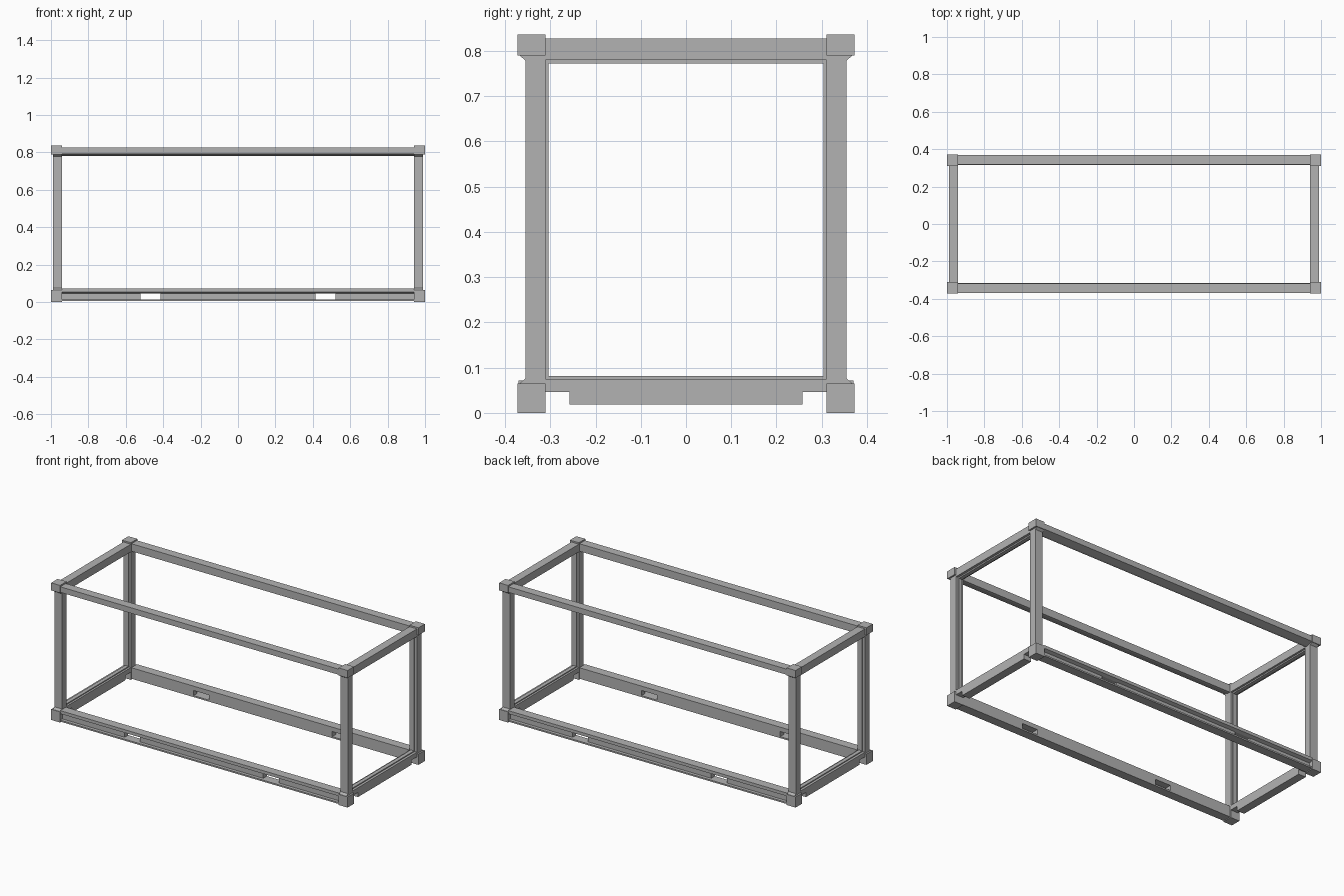
import bpy
import bmesh
from mathutils import Vector

cube = bpy.data.objects.get("Cube")
if cube:
    bpy.data.objects.remove(cube, do_unlink=True)

steel = bpy.data.materials.new("steel grey")
steel.use_nodes = True
GREY = (0.45, 0.45, 0.45, 1)
steel.diffuse_color = GREY
steel.node_tree.nodes["Principled BSDF"].inputs["Base Color"].default_value = GREY


def prism(name, profile, axis, lo, hi, mirror="XY"):
    """Extrude a profile (in the other two axes, in order) along an axis, then mirror it."""
    def point(a, b, t):
        co = [a, b]
        co.insert("XYZ".index(axis), t)
        return Vector(co)

    bm = bmesh.new()
    face = bm.faces.new([bm.verts.new(point(a, b, lo)) for a, b in profile])
    grown = bmesh.ops.extrude_face_region(bm, geom=[face])["geom"]
    verts = [v for v in grown if isinstance(v, bmesh.types.BMVert)]
    bmesh.ops.translate(bm, verts=verts, vec=point(0, 0, hi - lo))
    bmesh.ops.recalc_face_normals(bm, faces=bm.faces)
    mesh = bpy.data.meshes.new(name)
    bm.to_mesh(mesh)
    bm.free()
    mesh.materials.append(steel)
    obj = bpy.data.objects.new(name, mesh)
    bpy.context.collection.objects.link(obj)
    mod = obj.modifiers.new("mirror", "MIRROR")
    mod.use_axis = ["X" in mirror, "Y" in mirror, False]
    mod.use_mirror_merge = False
    return obj


def box(name, x, y, z, mirror="XY"):
    rect = [(x[0], y[0]), (x[1], y[0]), (x[1], y[1]), (x[0], y[1])]
    return prism(name, rect, "Z", z[0], z[1], mirror)


POST_X = (0.94, 0.99)
LIP_X = (0.952, 0.975)
INNER_Y = 0.31
RAIL_END = 0.942

# Corner blocks
for name, z in (("bottom_corner_block", (0, 0.065)), ("top_corner_block", (0.79, 0.836))):
    box(name, (0.94, 1), (INNER_Y, 0.372), z)

# Corner posts with small gussets against the blocks
box("corner_post", POST_X, (INNER_Y, 0.355), (0.06, 0.795))
for name, z, step in (("bottom_gusset", 0.065, 0.011), ("top_gusset", 0.79, -0.011)):
    prism(name, [(0.355, z), (0.368, z), (0.355, z + step)], "X", *POST_X)

# Top side rails, with a sloped underside
prism("top_side_rail",
      [(0.317, 0.827), (0.37, 0.827), (0.37, 0.793), (0.33, 0.781), (0.317, 0.781)],
      "X", -RAIL_END, RAIL_END, "Y")

# Bottom side rails: top flange, foot flange and a recessed web broken by lifting slots
prism("bottom_rail_flange",
      [(0.315, 0.072), (0.37, 0.072), (0.37, 0.053), (0.35, 0.045), (0.315, 0.045)],
      "X", -RAIL_END, RAIL_END, "Y")
box("bottom_rail_foot", (-RAIL_END, RAIL_END), (0.315, 0.37), (0.005, 0.014), "Y")
WEB = ((0.315, 0.35), (0.014, 0.045))
box("bottom_rail_web_middle", (-0.415, 0.415), *WEB, "Y")
box("bottom_rail_web_end", (0.52, RAIL_END), *WEB)

# End beams
box("top_end_beam", POST_X, (-INNER_Y, INNER_Y), (0.78, 0.827), "X")
prism("bottom_end_beam",
      [(-INNER_Y, 0.075), (-INNER_Y, 0.046), (-0.258, 0.046), (-0.258, 0.018),
       (0.258, 0.018), (0.258, 0.046), (INNER_Y, 0.046), (INNER_Y, 0.075)],
      "X", *POST_X, "X")

# Stop lip running round the inside of each end opening
box("post_stop_lip", LIP_X, (0.304, INNER_Y), (0.075, 0.78))
box("top_stop_lip", LIP_X, (-INNER_Y, INNER_Y), (0.772, 0.78), "X")
box("bottom_stop_lip", LIP_X, (-INNER_Y, INNER_Y), (0.075, 0.081), "X")
